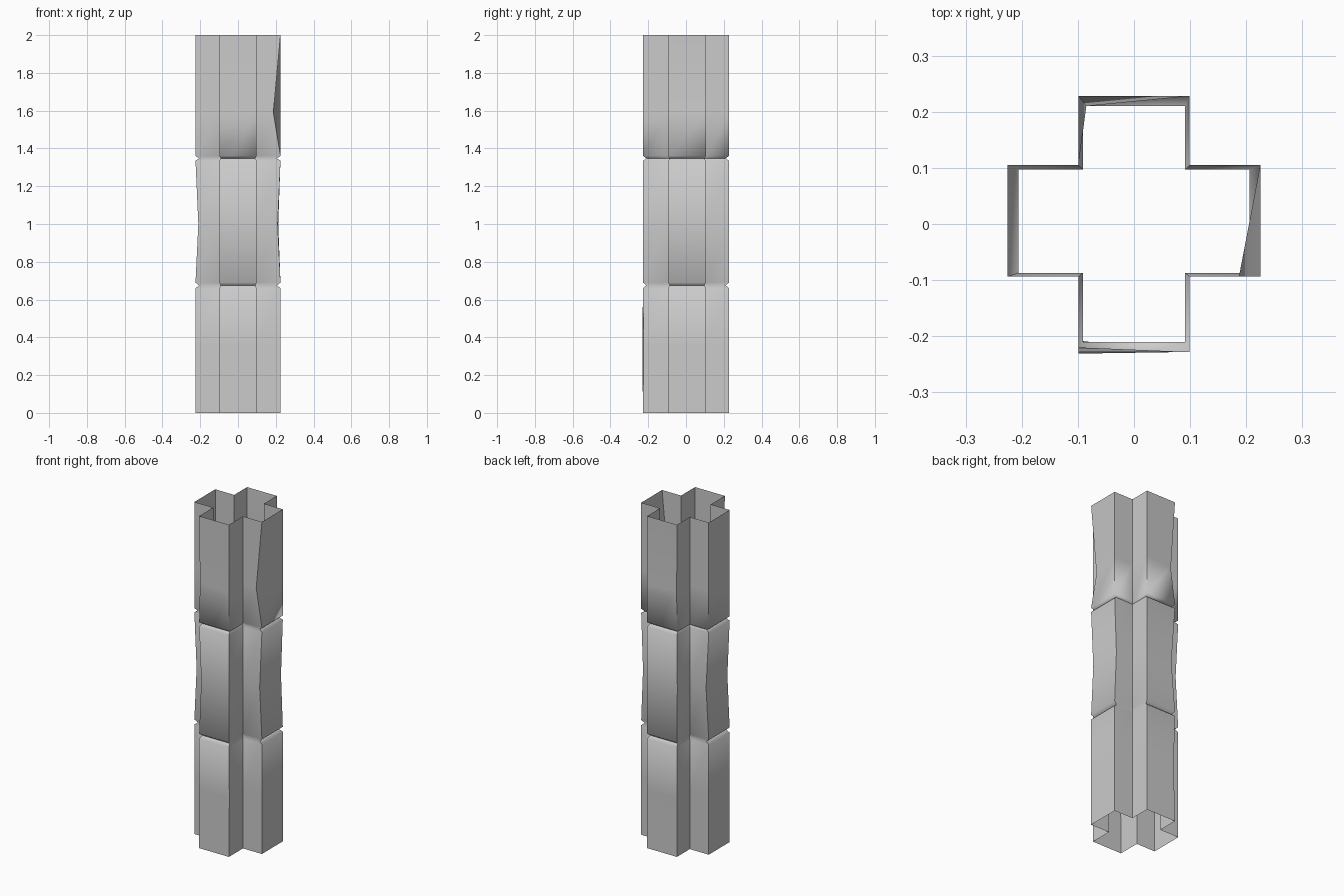
import bpy, bmesh

if "Cube" in bpy.data.objects:
    bpy.data.objects.remove(bpy.data.objects["Cube"])

# Plus-shaped cross-section (counter-clockwise): outer shell and groove bottom
def plus(x, y, ax, y0, y1):
    return [(-ax, -y), (ax, -y), (ax, y0), (x, y0), (x, y1), (ax, y1),
            (ax, y), (-ax, y), (-ax, y1), (-x, y1), (-x, y0), (-ax, y0)]

OUTER = plus(0.225, 0.228, 0.099, -0.094, 0.105)
GROOVE = plus(0.206, 0.210, 0.091, -0.087, 0.097)

# Levels: (height, profile); every section has a middle ring for its dents
levels = [(0.0, OUTER), (0.35, OUTER),
          (0.66, OUTER), (0.675, GROOVE), (0.69, OUTER), (1.0, OUTER),
          (1.335, OUTER), (1.348, GROOVE), (1.36, OUTER), (1.59, OUTER),
          (2.0, OUTER)]

# Worn corners: (level, corner) -> x, y offset
dents = {(1, 0): (0.0, -0.003), (1, 1): (0, 0.004), (1, 7): (0.004, -0.006),
         (5, 10): (0.015, 0), (5, 9): (0.018, 0), (5, 3): (-0.015, 0),
         (5, 4): (-0.012, 0), (5, 0): (0.0, 0.02), (5, 7): (0.01, -0.018),
         (9, 3): (-0.038, 0), (9, 7): (0.014, -0.018), (9, 0): (0, 0.008)}

# Open column shell
bm = bmesh.new()
rings = []
for i, (z, profile) in enumerate(levels):
    ring = []
    for j, (x, y) in enumerate(profile):
        dx, dy = dents.get((i, j), (0, 0))
        ring.append(bm.verts.new((x + dx, y + dy, z)))
    rings.append(ring)
for a, b in zip(rings, rings[1:]):
    for j in range(12):
        k = (j + 1) % 12
        bm.faces.new((a[j], a[k], b[k], b[j]))
mesh = bpy.data.meshes.new("cross_column")
bm.to_mesh(mesh)
bm.free()
column = bpy.data.objects.new("cross_column", mesh)
bpy.context.collection.objects.link(column)

# Smooth worn faces, sharp right-angle corners
bpy.context.view_layer.objects.active = column
column.select_set(True)
bpy.ops.object.shade_smooth_by_angle(angle=1.1)
